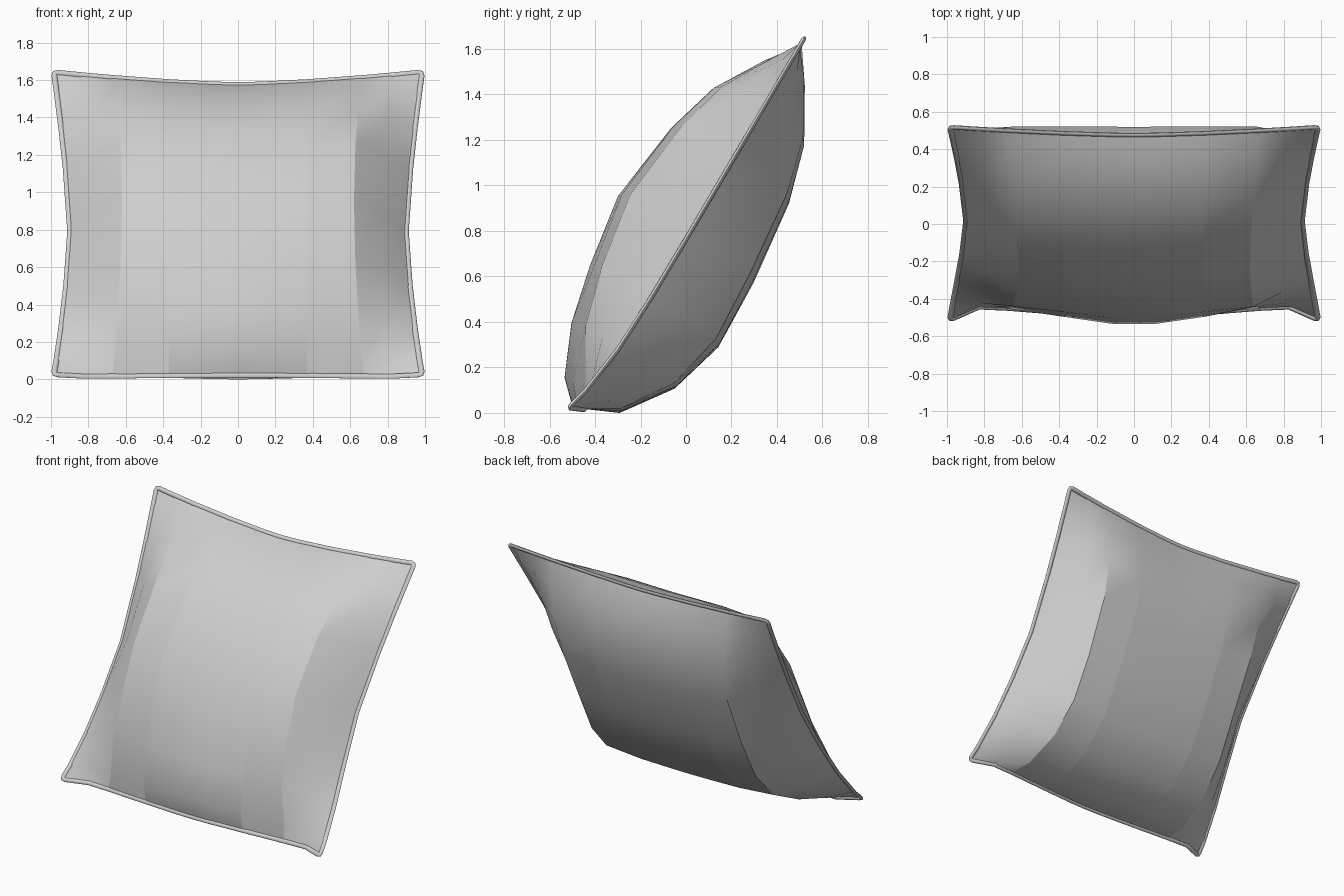
import bpy, bmesh, math
from mathutils import Vector

old = bpy.data.objects.get("Cube")
if old:
    bpy.data.objects.remove(old, do_unlink=True)

# One plain grey fabric
fabric = bpy.data.materials.new("light_grey_fabric")
fabric.use_nodes = True
grey = (0.62, 0.62, 0.62, 1)
fabric.diffuse_color = grey
bsdf = fabric.node_tree.nodes["Principled BSDF"]
bsdf.inputs["Base Color"].default_value = grey
bsdf.inputs["Roughness"].default_value = 0.8

# Leaning frame: foot of the seam plane, direction up it, and its front normal
ORIGIN = Vector((0, -0.515, 0.025))
UP = Vector((0, 0.538, 0.843))
OUT = Vector((0, -0.843, 0.538))

# Rows up the cushion; each panel has the bulge of its middle line
# and the fullness of its outer columns, row by row
ROWS = [0, 0.05, 0.17, 0.31, 0.485, 0.69, 0.82, 0.94, 1]
FRONT = {
    "bulge": [0, 0.086, 0.19, 0.257, 0.317, 0.282, 0.222, 0.098, 0],
    "mid": [0, 0.75, 0.87, 0.95, 0.97, 0.98, 0.98, 0.97, 0],
    "outer": [0, 0.35, 0.76, 0.85, 0.88, 0.88, 0.87, 0.75, 0],
    "side": [0, 0.15, 0.4, 0.47, 0.5, 0.5, 0.45, 0.35, 0],
}
BACK = {
    "bulge": [0, -0.202, -0.348, -0.412, -0.39, -0.334, -0.257, -0.122, 0],
    "mid": [0, 1, 1, 0.99, 0.98, 0.98, 0.98, 0.94, 0],
    "outer": [0, 0.96, 0.95, 0.92, 0.9, 0.9, 0.9, 0.78, 0],
    "side": [0, 0.58, 0.56, 0.53, 0.51, 0.5, 0.46, 0.38, 0],
}
# How far each column of the bottom seam is tucked back
TUCK = [0.25, 0.3, 0.55, 0.9, 1, 0]
LAST = len(ROWS) - 1
EDGE = 5
WAIST = 0.485


def column_x(col, f):
    t = (f - WAIST) / (1 - WAIST) if f > WAIST else 1 - f / WAIST
    fold = 0.62 + 0.05 * t * t
    edge = 0.898 + 0.087 * t ** 1.4
    widths = [0, 0.12, 0.37, fold, (fold + edge) / 2, edge]
    return math.copysign(widths[abs(col)], col)


def on_seam(col, row):
    return row in (0, LAST) or abs(col) == EDGE


def point(col, row, panel):
    f = ROWS[row]
    x = column_x(col, f)
    a = min(abs(x) / abs(column_x(EDGE, f)), 1)
    low = 0.03 * TUCK[abs(col)]
    high = 1.92 - 0.08 * (1 - a ** 1.5)
    s = low + f * (high - low)
    # the seam sags backwards, except at its corners
    if row == 0:
        h = -0.063 * TUCK[abs(col)]
    else:
        h = -0.07 * (1 - f) * (1 - a ** 6 * (1 - f) ** 8)
    if not on_seam(col, row):
        full = [1, 1, panel["mid"][row], panel["outer"][row], panel["side"][row]]
        h += (panel["bulge"][row] - h) * full[abs(col)]
    return ORIGIN + UP * s + OUT * h + Vector((x, 0, 0))


def add_object(name, bm):
    mesh = bpy.data.meshes.new(name)
    bm.to_mesh(mesh)
    bm.free()
    mesh.materials.append(fabric)
    obj = bpy.data.objects.new(name, mesh)
    bpy.context.collection.objects.link(obj)
    return obj


# Cushion body: two bulging panels sharing the seam
bm = bmesh.new()
verts = {}


def vert(col, row, side):
    key = (col, row, "seam" if on_seam(col, row) else side)
    if key not in verts:
        verts[key] = bm.verts.new(point(col, row, FRONT if side == "front" else BACK))
    return verts[key]


for side in ("front", "back"):
    for row in range(LAST):
        for col in range(-EDGE, EDGE):
            quad = [vert(col, row, side), vert(col + 1, row, side),
                    vert(col + 1, row + 1, side), vert(col, row + 1, side)]
            if side == "back":
                quad.reverse()
            bm.faces.new(quad).smooth = True

# Lengthwise folds and the seam stay crisp
place = {v: key for key, v in verts.items()}
for e in bm.edges:
    (c1, r1, k1), (c2, r2, k2) = place[e.verts[0]], place[e.verts[1]]
    fold = c1 == c2 and abs(c1) in (2, 3) and max(r1, r2) <= 6
    if fold or (k1 == "seam" and k2 == "seam"):
        e.smooth = False
add_object("cushion_body", bm)

# Path of the piping round the seam, with softened corners
loop = [(c, 0) for c in range(-EDGE, EDGE)]
loop += [(EDGE, r) for r in range(LAST)]
loop += [(c, LAST) for c in range(EDGE, -EDGE, -1)]
loop += [(-EDGE, r) for r in range(LAST, 0, -1)]
seam = [point(c, r, FRONT) for c, r in loop]
path = []
for i, (c, r) in enumerate(loop):
    p = seam[i]
    if abs(c) == EDGE and r in (0, LAST):
        a = p + (seam[i - 1] - p).normalized() * 0.022
        b = p + (seam[(i + 1) % len(seam)] - p).normalized() * 0.022
        path += [a, (a + b) / 4 + p / 2, b]
    else:
        path.append(p)

# Piping: flattened cord, wider in the seam plane than it is thick
SIDES = 8
bm = bmesh.new()
rings = []
for i, p in enumerate(path):
    along = (path[(i + 1) % len(path)] - path[i - 1]).normalized()
    across = along.cross(OUT).normalized()
    thick = across.cross(along)
    ring = []
    for k in range(SIDES):
        angle = math.tau * k / SIDES
        offset = across * math.cos(angle) * 0.015 + thick * math.sin(angle) * 0.01
        ring.append(bm.verts.new(p + offset))
    rings.append(ring)
for i, ring in enumerate(rings):
    prev = rings[i - 1]
    for k in range(SIDES):
        bm.faces.new((prev[k - 1], prev[k], ring[k], ring[k - 1]))
bmesh.ops.recalc_face_normals(bm, faces=bm.faces)
piping = add_object("seam_piping", bm)
bpy.ops.object.select_all(action="DESELECT")
piping.select_set(True)
bpy.context.view_layer.objects.active = piping
bpy.ops.object.shade_smooth_by_angle(angle=math.radians(50))
